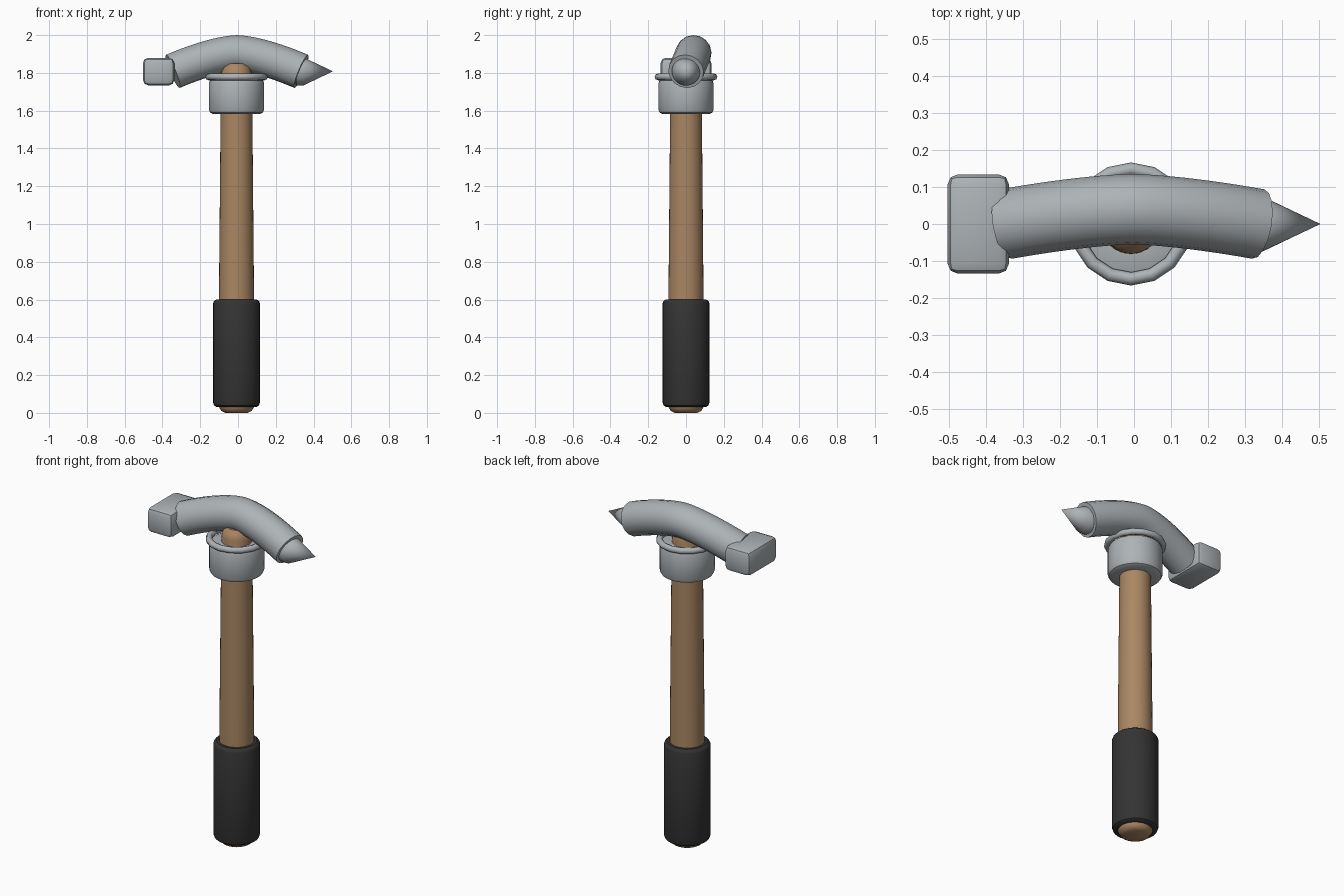
import bpy, bmesh
from math import pi, radians
from mathutils import Matrix, Vector

cube = bpy.data.objects.get("Cube")
if cube:
    bpy.data.objects.remove(cube, do_unlink=True)

AXIS = Vector((-0.008, 0, 0))


def material(name, rgb):
    m = bpy.data.materials.new(name)
    m.use_nodes = True
    m.diffuse_color = (*rgb, 1)
    m.node_tree.nodes["Principled BSDF"].inputs["Base Color"].default_value = (*rgb, 1)
    return m


steel = material("steel grey", (0.42, 0.45, 0.47))
wood = material("brown wood", (0.40, 0.24, 0.125))
rubber = material("black rubber", (0.034, 0.034, 0.034))


def finish(obj, mat, angle=35):
    obj.data.materials.clear()
    obj.data.materials.append(mat)
    bpy.ops.object.select_all(action='DESELECT')
    obj.select_set(True)
    bpy.context.view_layer.objects.active = obj
    bpy.ops.object.shade_smooth_by_angle(angle=radians(angle))


def add_mesh(name, bm, mat, angle=35):
    bmesh.ops.remove_doubles(bm, verts=bm.verts, dist=1e-5)
    bmesh.ops.recalc_face_normals(bm, faces=bm.faces)
    mesh = bpy.data.meshes.new(name)
    bm.to_mesh(mesh)
    bm.free()
    obj = bpy.data.objects.new(name, mesh)
    bpy.context.collection.objects.link(obj)
    finish(obj, mat, angle)
    return obj


def lathe(name, profile, mat, sides=32, loc=AXIS, along_x=False, closed=False, angle=35):
    """Turn a (radius, height) profile around the z axis, or around x."""
    bm = bmesh.new()
    vs = [bm.verts.new((r, 0, h)) for r, h in profile]
    pairs = list(zip(vs, vs[1:]))
    if closed:
        pairs.append((vs[-1], vs[0]))
    edges = [bm.edges.new(p) for p in pairs]
    bmesh.ops.spin(bm, geom=vs + edges, cent=(0, 0, 0), axis=(0, 0, 1),
                   angle=2 * pi, steps=sides, use_merge=True)
    if along_x:
        bm.transform(Matrix.Rotation(pi / 2, 4, 'Y'))
    bm.transform(Matrix.Translation(loc))
    return add_mesh(name, bm, mat, angle)


# Wooden handle, tapering upward, with rounded ends
lathe("handle", [(0, 0), (0.06, 0), (0.08, 0.01), (0.092, 0.03), (0.093, 0.6),
                 (0.084, 1.6), (0.08, 1.8), (0.072, 1.83), (0.05, 1.85), (0, 1.85)], wood)

# Rubber grip
lathe("grip", [(0.085, 0.03), (0.108, 0.032), (0.119, 0.04), (0.124, 0.055),
               (0.124, 0.58), (0.119, 0.592), (0.108, 0.6), (0.085, 0.6)], rubber)

# Steel collar and the coarse ring around its rim
lathe("collar", [(0.08, 1.582), (0.125, 1.583), (0.139, 1.59), (0.146, 1.604),
                 (0.146, 1.745), (0.14, 1.76), (0.125, 1.767), (0.07, 1.767)], steel)
ring = [Vector((0.148, 1.779)) + Matrix.Rotation(i * pi / 4, 2) @ Vector((0.018, 0))
        for i in range(8)]
lathe("collar_ring", ring, steel, sides=16, closed=True, angle=50)

# Bowed head tube
curve = bpy.data.curves.new("head_tube", 'CURVE')
curve.dimensions = '3D'
curve.bevel_depth = 0.095
curve.bevel_resolution = 6
curve.use_fill_caps = True
spline = curve.splines.new('POLY')
STEPS = 20
spline.points.add(STEPS)
for i, p in enumerate(spline.points):
    t = 2 * i / STEPS - 1
    sag = abs(t) ** 1.5
    p.co = (-0.005 + 0.34 * t, 0.04 * (1 - sag), 1.905 - 0.097 * sag, 1)
tube = bpy.data.objects.new("head_tube", curve)
bpy.context.collection.objects.link(tube)
bpy.ops.object.select_all(action='DESELECT')
tube.select_set(True)
bpy.context.view_layer.objects.active = tube
bpy.ops.object.convert(target='MESH')
finish(bpy.context.view_layer.objects.active, steel)

# Pointed spike on the left end
lathe("spike", [(0, 0.29), (0.06, 0.295), (0.074, 0.31), (0.075, 0.345), (0, 0.503)],
      steel, loc=Vector((0, 0, 1.808)), along_x=True)

# Block-shaped striking face on the right end
bm = bmesh.new()
bmesh.ops.create_cube(bm, size=1)
bm.transform(Matrix.Translation((-0.42, 0, 1.807)) @ Matrix.Diagonal((0.166, 0.268, 0.146, 1)))
bmesh.ops.bevel(bm, geom=bm.edges[:], offset=0.028, segments=2, profile=0.5,
                affect='EDGES', clamp_overlap=True)
add_mesh("striking_block", bm, steel, 30)
